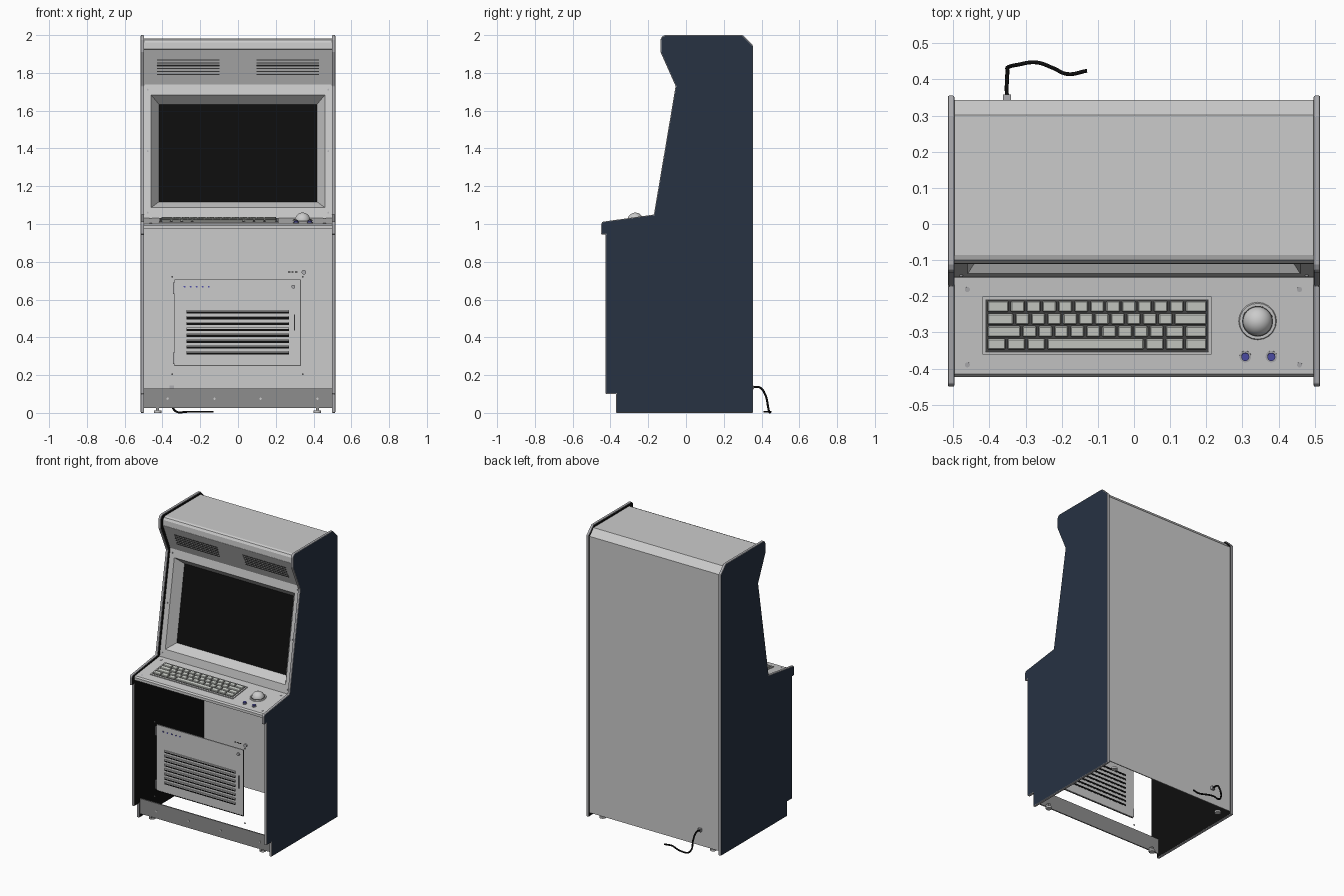
import bpy, bmesh, math
from mathutils import Matrix, Vector

if "Cube" in bpy.data.objects:
    bpy.data.objects.remove(bpy.data.objects["Cube"])


def material(name, r, g, b):
    m = bpy.data.materials.new(name)
    m.use_nodes = True
    m.diffuse_color = (r, g, b, 1)
    m.node_tree.nodes["Principled BSDF"].inputs["Base Color"].default_value = (r, g, b, 1)
    return m


GREY = material("light grey", .6, .6, .6)
NAVY = material("navy", .02, .032, .055)
BLACK = material("black", .004, .004, .004)
KICK = material("mid grey", .27, .27, .27)
TRIM = material("trim grey", .42, .42, .44)
SLOT = material("dark grey", .06, .06, .06)
KEY = material("key grey", .6, .62, .58)
BLUE = material("blue", .08, .08, .4)


def finish(bm, name, mats, matrix=None, smooth=False):
    bmesh.ops.recalc_face_normals(bm, faces=bm.faces)
    me = bpy.data.meshes.new(name)
    bm.to_mesh(me)
    bm.free()
    for m in mats:
        me.materials.append(m)
    ob = bpy.data.objects.new(name, me)
    bpy.context.collection.objects.link(ob)
    if matrix:
        ob.matrix_world = matrix
    if smooth:
        for p in me.polygons:
            p.use_smooth = len(p.vertices) == 4 or smooth == "all"
    return ob


def plane(p0, p1):
    """Frame of a sloped panel: local y runs up from p0 to p1, local z points out."""
    (y0, z0), (y1, z1) = p0, p1
    angle = math.atan2(z1 - z0, y1 - y0)
    return Matrix.Translation((0, (y0 + y1) / 2, (z0 + z1) / 2)) @ Matrix.Rotation(angle, 4, 'X')


def boxes(name, mat, items, matrix=None):
    """Each item: x0, x1, y0, y1, z0, z1."""
    bm = bmesh.new()
    for x0, x1, y0, y1, z0, z1 in items:
        m = Matrix.Translation(((x0 + x1) / 2, (y0 + y1) / 2, (z0 + z1) / 2))
        bmesh.ops.create_cube(bm, size=1, matrix=m @ Matrix.Diagonal((x1 - x0, y1 - y0, z1 - z0, 1)))
    return finish(bm, name, [mat], matrix)


def discs(name, mat, spots, radius, height, matrix, r2=None, z=0):
    bm = bmesh.new()
    for x, y in spots:
        bmesh.ops.create_cone(bm, cap_ends=True, segments=20, radius1=radius, radius2=r2 or radius,
                              depth=height, matrix=Matrix.Translation((x, y, z + height / 2)))
    return finish(bm, name, [mat], matrix, smooth=True)


def sheet(name, mat, profile, half=.497, thick=.006):
    bm = bmesh.new()
    rows = [[bm.verts.new((x, y, z)) for x in (-half, half)] for y, z in profile]
    for a, b in zip(rows, rows[1:]):
        bm.faces.new((a[0], a[1], b[1], b[0]))
    ob = finish(bm, name, [mat])
    mod = ob.modifiers.new("thickness", 'SOLIDIFY')
    mod.thickness, mod.offset = thick, 0
    return ob


# Side panels: navy outside, black inside, rounded grey edge trim
side = [(-.37, 0), (-.37, .1), (-.425, .1), (-.425, .945), (-.45, .945), (-.45, 1.0), (-.442, 1.012),
        (-.17, 1.05), (-.055, 1.73), (-.135, 1.91), (-.135, 1.975), (-.128, 1.992), (-.112, 2),
        (.3, 2), (.355, 1.945), (.355, 0)]
for s, label in ((1, "left"), (-1, "right")):
    bm = bmesh.new()
    face = bm.faces.new([bm.verts.new((s * .497, y, z)) for y, z in side])
    ext = bmesh.ops.extrude_face_region(bm, geom=[face])
    bmesh.ops.translate(bm, vec=(s * .018, 0, 0), verts=[v for v in ext["geom"] if isinstance(v, bmesh.types.BMVert)])
    for f in bm.faces:
        if len(f.verts) > 4:
            f.material_index = 0 if abs(f.calc_center_median().x) > .506 else 1
        else:
            f.material_index = 2
    ob = finish(bm, label + "_side_panel", [NAVY, BLACK, TRIM])
    mod = ob.modifiers.new("rounded trim", 'BEVEL')
    mod.width, mod.segments, mod.material = .004, 2, 2

# Cabinet skin: back, chamfer, top and rounded marquee edge
sheet("back_and_top", GREY, [(.34, .025), (.34, 1.935), (.3, 1.978), (-.085, 1.978), (-.098, 1.973),
                             (-.106, 1.96), (-.108, 1.925)])

# Speaker panel with slotted grilles
sheet("speaker_panel", GREY, [(-.108, 1.925), (-.03, 1.74)])
speaker = plane((-.03, 1.74), (-.108, 1.925))
boxes("speaker_slots", SLOT, [(c - .165, c + .165, v - .003, v + .003, .002, .005)
                              for c in (-.263, .263) for v in [-.042 + .0165 * i for i in range(6)]], speaker)

# Monitor bezel with a recessed screen
screen = plane((-.147, 1.03), (-.03, 1.74))
bm = bmesh.new()
loops = []
for hx, hy, depth in ((.497, .36, 0), (.46, .302, 0), (.418, .261, -.06)):
    loops.append([bm.verts.new((sx * hx, sy * hy, depth)) for sx, sy in ((-1, -1), (1, -1), (1, 1), (-1, 1))])
for a, b in zip(loops, loops[1:]):
    for i in range(4):
        j = (i + 1) % 4
        bm.faces.new((a[i], a[j], b[j], b[i]))
bm.faces.new(loops[-1]).material_index = 1
finish(bm, "monitor_bezel", [GREY, BLACK], screen)
discs("bezel_screws", TRIM, [(s * .478, v) for s in (-1, 1) for v in (-.33, 0, .33)], .005, .004, screen)

# Control panel with front lip
sheet("control_panel", GREY, [(-.147, 1.03), (-.414, .998), (-.42, .99), (-.42, .973)])
deck = plane((-.42, .997), (-.147, 1.03))
MID = -.2835
discs("deck_screws", TRIM, [(x, y - MID) for x in (-.461, .458) for y in (-.18, -.39)], .007, .005, deck)

# Keyboard: dark tray, pale rim and four rows of keys
kx0, kx1, ky0, ky1 = -.415, .21, -.357 - MID, -.203 - MID
boxes("keyboard_tray", SLOT, [(kx0 + .004, kx1 - .004, ky0 + .004, ky1 - .004, 0, .006)], deck)
boxes("keyboard_rim", GREY, [(kx0 - .004, kx1 + .004, ky0 - .004, ky0 + .004, 0, .009),
                             (kx0 - .004, kx1 + .004, ky1 - .004, ky1 + .004, 0, .009),
                             (kx0 - .004, kx0 + .004, ky0, ky1, 0, .009),
                             (kx1 - .004, kx1 + .004, ky0, ky1, 0, .009)], deck)
unit = .0442
rows = [[1.45] + [1] * 11 + [1.45],
        [1.75] + [1] * 10 + [2.15],
        [2.2] + [1] * 9 + [1.25, 1.45],
        [1.25] * 3 + [6.2, 1.25, 1.25, 1.45]]
keys = []
for r, widths in enumerate(rows):
    scale = .612 / sum(widths)
    x, top = kx0 + .007, ky1 - .008 - r * .035
    for w in widths:
        keys.append((x + .003, x + w * scale - .003, top - .03, top, .004, .016))
        x += w * scale
ob = boxes("keyboard_keys", KEY, keys, deck)
mod = ob.modifiers.new("key edges", 'BEVEL')
mod.width, mod.segments = .003, 1

# Trackball, ring and two buttons
ball = (.342, -.268 - MID)
discs("trackball_ring", GREY, [ball], .054, .008, deck, r2=.05)
discs("trackball_gap", SLOT, [ball], .043, .002, deck, z=.008)
bm = bmesh.new()
bmesh.ops.create_uvsphere(bm, u_segments=32, v_segments=16, radius=.041,
                          matrix=Matrix.Translation((ball[0], ball[1], .004)))
finish(bm, "trackball", [GREY], deck, smooth="all")
spots = [(x, -.367 - MID) for x in (.308, .38)]
discs("button_collars", TRIM, spots, .016, .006, deck)
discs("buttons", BLUE, spots, .011, .007, deck, z=.006)

# Service door standing in the open front
boxes("service_door", GREY, [(-.335, .33, -.412, -.404, .25, .705)])
door = plane((-.412, .25), (-.412, .705))
DZ = .4775
boxes("door_gap_lines", BLACK, [(-.335, .332, -.23, -.226, 0, .002), (.328, .332, -.228, .228, 0, .002)], door)
louvers = [.315 + .031 * i - DZ for i in range(8)]
boxes("door_slots", BLACK, [(-.272, .27, v - .006, v + .006, -.0095, .0015) for v in louvers], door)
boxes("door_louver_hoods", GREY, [(-.272, .27, v + .006, v + .012, 0, .008) for v in louvers], door)
boxes("door_handle", TRIM, [(.296, .301, .435 - DZ, .52 - DZ, 0, .008)], door)
boxes("door_hinges", TRIM, [(-.343, -.335, z - DZ, z + .06 - DZ, -.004, .004) for z in (.26, .63)], door)
discs("door_lock", TRIM, [(.293, .668 - DZ)], .01, .008, door)
discs("indicator_lights", BLUE, [(-.283 + .032 * i, .668 - DZ) for i in range(5)], .005, .003, door)
discs("front_screws", TRIM, [(x, z - DZ) for x in (-.348, .343) for z in (.72, .205)], .005, .004, door)
discs("power_switch", TRIM, [(.349, .745 - DZ)], .012, .01, door)
boxes("switch_marks", BLACK, [(x, x + .012, .743 - DZ, .748 - DZ, 0, .002) for x in (.265, .283, .303)], door)

# Kick plate, bolts and levelling feet
boxes("kick_plate", KICK, [(-.497, .497, -.36, -.352, .025, .13)])
discs("kick_bolts", GREY, [(x, 0) for x in (-.372, -.125, .12, .42)], .006, .004, plane((-.36, .025), (-.36, .125)))
discs("feet", GREY, [(x, y) for x in (-.425, .42) for y in (-.33, .31)], .02, .012, Matrix.Identity(4))
boxes("foot_brackets", KICK, [(x - .008, x + .008, -.354, -.322, .01, .035) for x in (-.425, .42)])

# Power cable with grommet
boxes("cable_grommet", TRIM, [(-.362, -.34, .33, .358, .124, .146)])
curve = bpy.data.curves.new("power_cable", 'CURVE')
curve.dimensions, curve.bevel_depth, curve.bevel_resolution = '3D', .0055, 2
path = [(-.352, .35, .135), (-.352, .39, .135), (-.35, .42, .095), (-.346, .435, .03), (-.325, .44, .006),
        (-.27, .447, .006), (-.225, .432, .006), (-.185, .415, .006), (-.13, .424, .006)]
sp = curve.splines.new('BEZIER')
sp.bezier_points.add(len(path) - 1)
for p, co in zip(sp.bezier_points, path):
    p.co = Vector(co)
    p.handle_left_type = p.handle_right_type = 'AUTO'
curve.use_fill_caps = True
curve.materials.append(BLACK)
bpy.context.collection.objects.link(bpy.data.objects.new("power_cable", curve))
